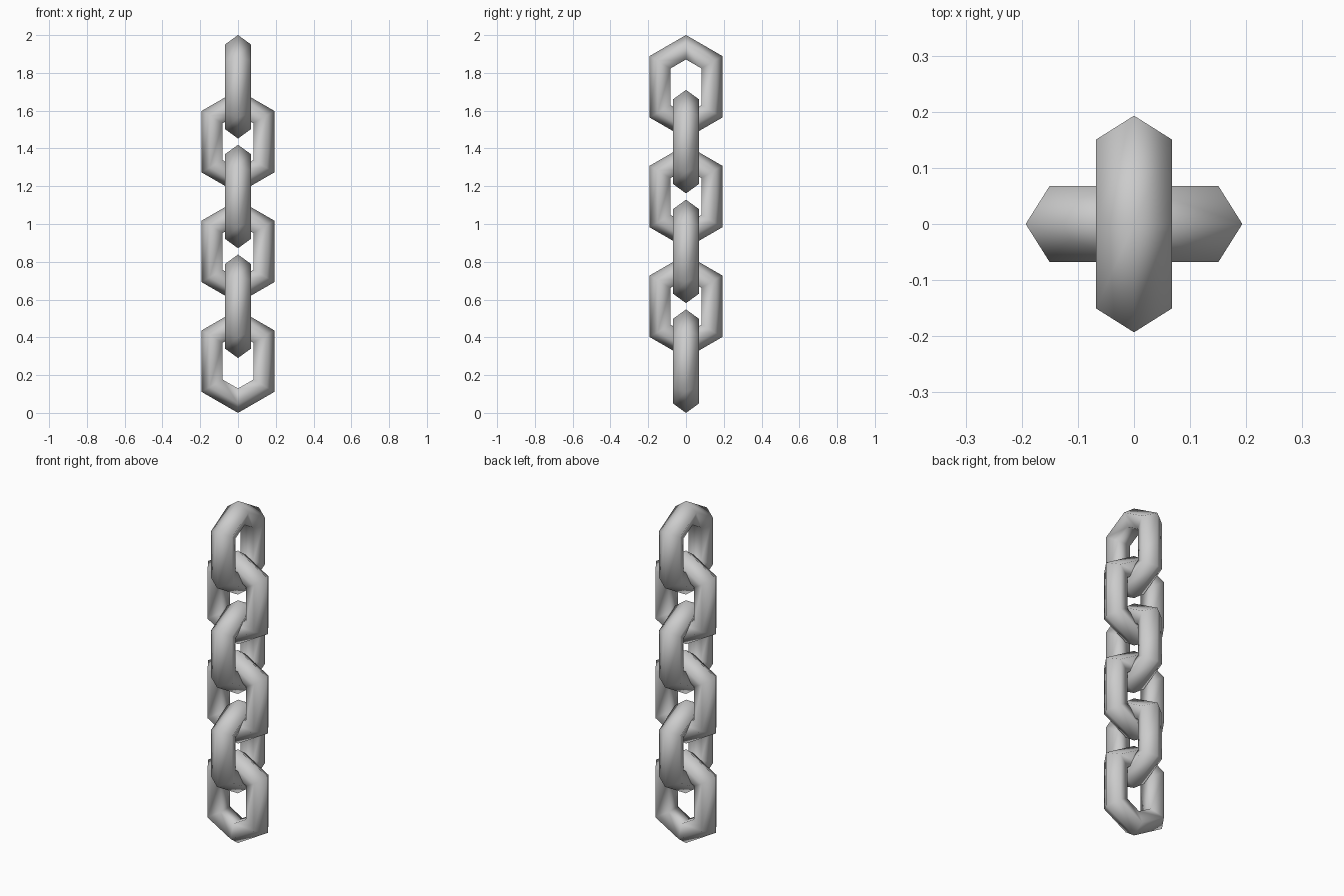
import bpy, bmesh
from math import sin, cos, pi

if "Cube" in bpy.data.objects:
    bpy.data.objects.remove(bpy.data.objects["Cube"])

LINKS = 6
PITCH = 0.2905       # vertical spacing of links
STRETCH = 0.051      # half-length added to each ring
MAJOR, MINOR = 0.1514, 0.0715


def chain_link(name, z, turned):
    """Six-sided ring with a five-sided section, stretched along z."""
    bm = bmesh.new()
    rings = []
    for i in range(6):
        a = pi / 2 + i * pi / 3
        shift = STRETCH if sin(a) > 0 else -STRETCH
        ring = []
        for j in range(5):
            b = j * 2 * pi / 5
            r = MAJOR + MINOR * cos(b)
            u, v, w = r * cos(a), MINOR * sin(b), r * sin(a) + shift
            ring.append(bm.verts.new((-v, u, w) if turned else (u, v, w)))
        rings.append(ring)
    for i in range(6):
        p, q = rings[i], rings[(i + 1) % 6]
        for j in range(5):
            k = (j + 1) % 5
            bm.faces.new((p[j], q[j], q[k], p[k])).smooth = True
    bmesh.ops.recalc_face_normals(bm, faces=bm.faces)
    mesh = bpy.data.meshes.new(name)
    bm.to_mesh(mesh)
    bm.free()
    ob = bpy.data.objects.new(name, mesh)
    ob.location.z = z
    bpy.context.collection.objects.link(ob)


# Links alternate a quarter turn up the chain
base = MAJOR + MINOR + STRETCH
for n in range(LINKS):
    chain_link(f"chain_link_{n + 1}", base + n * PITCH, n % 2 == 1)
